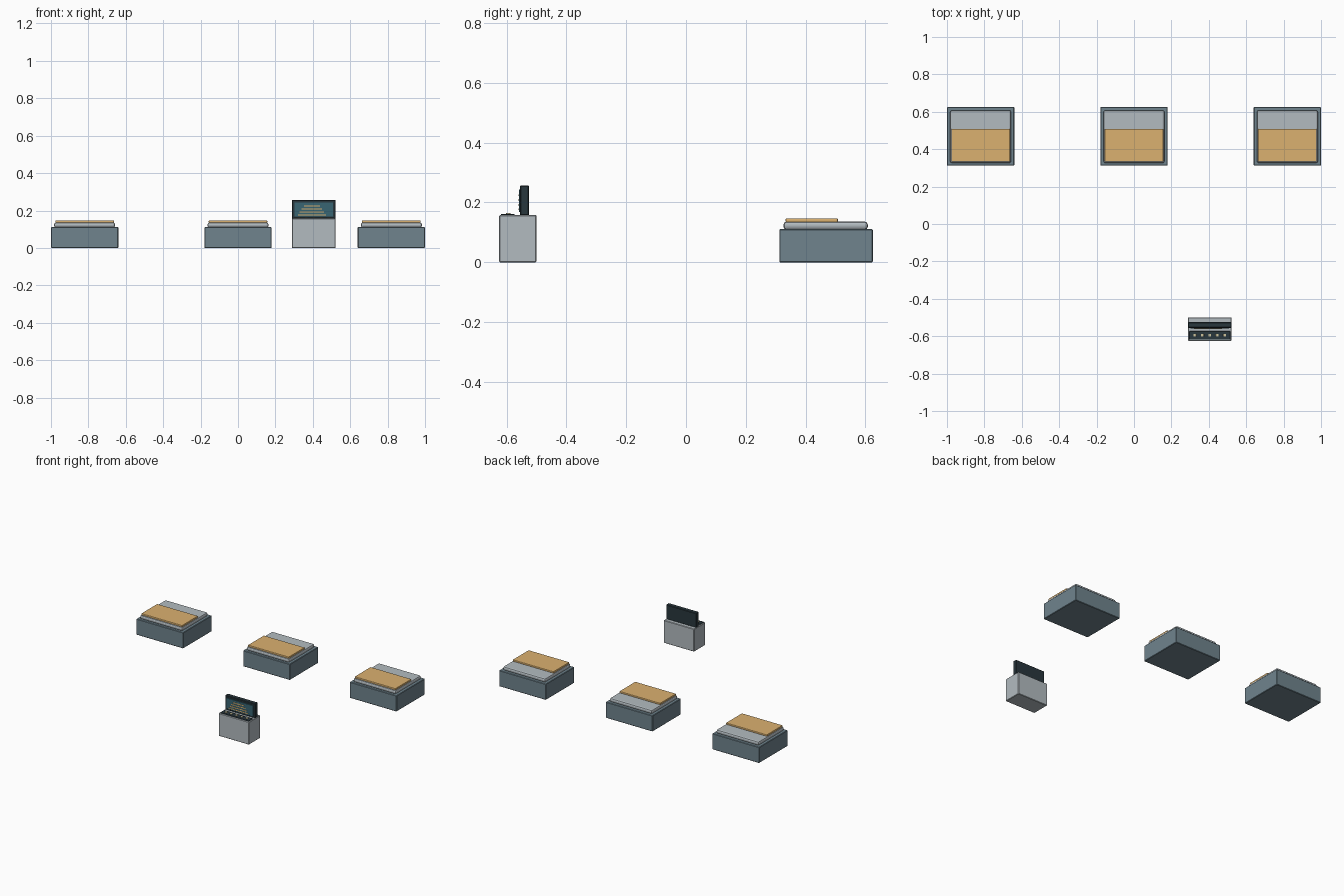
import bpy, bmesh

if "Cube" in bpy.data.objects:
    bpy.data.objects.remove(bpy.data.objects["Cube"])


def material(name, rgb):
    m = bpy.data.materials.new(name)
    m.diffuse_color = (*rgb, 1)
    m.use_nodes = True
    m.node_tree.nodes["Principled BSDF"].inputs["Base Color"].default_value = m.diffuse_color
    return m


slate = material("slate", (0.16, 0.23, 0.27))
pale = material("pale_grey", (0.45, 0.50, 0.53))
amber = material("amber", (0.71, 0.44, 0.16))
dark = material("dark", (0.022, 0.038, 0.047))
teal = material("teal", (0.04, 0.13, 0.17))
cream = material("cream", (0.62, 0.56, 0.34))


def box(name, x, y, z, mat, bevel=0.0, segments=1):
    """Bevelled box from (min, max) ranges on each axis."""
    bm = bmesh.new()
    bmesh.ops.create_cube(bm, size=1)
    for v in bm.verts:
        v.co = [(r[0] + r[1]) / 2 + c * (r[1] - r[0]) for r, c in zip((x, y, z), v.co)]
    if bevel:
        bmesh.ops.bevel(bm, geom=bm.edges[:], offset=bevel, segments=segments,
                        profile=0.5, affect='EDGES')
    me = bpy.data.meshes.new(name)
    bm.to_mesh(me)
    bm.free()
    me.materials.append(mat)
    ob = bpy.data.objects.new(name, me)
    bpy.context.collection.objects.link(ob)
    return ob


# Three beds: plinth, rounded mattress, folded blanket
for i, cx in enumerate((-0.82, 0.0, 0.82), 1):
    def span(half):
        return cx - half, cx + half
    box(f"bed_base_{i}", span(0.18), (0.312, 0.625), (0, 0.111), slate, 0.003)
    box(f"mattress_{i}", span(0.163), (0.326, 0.608), (0.109, 0.136), pale, 0.010, 2)
    box(f"blanket_{i}", span(0.157), (0.333, 0.508), (0.133, 0.147), amber, 0.004, 2)

# Console cabinet
CX = 0.405
box("console_cabinet", (CX - 0.117, CX + 0.117), (-0.625, -0.5), (0, 0.158), pale, 0.003)

# Upright monitor with inset-looking screen
box("monitor_housing", (CX - 0.116, CX + 0.116), (-0.555, -0.525), (0.156, 0.257), dark, 0.003)
box("monitor_screen", (CX - 0.104, CX + 0.104), (-0.559, -0.553), (0.168, 0.243), teal, 0.001)

# Readout bars, widening downwards
for i, (w, z) in enumerate(((0.085, 0.224), (0.11, 0.208), (0.13, 0.192), (0.15, 0.177)), 1):
    box(f"readout_bar_{i}", (CX - 0.01 - w / 2, CX - 0.01 + w / 2), (-0.5605, -0.558),
        (z - 0.003, z + 0.003), amber)

# Control panel with five buttons
box("control_panel", (CX - 0.11, CX + 0.11), (-0.618, -0.573), (0.156, 0.162), dark, 0.001)
for i in range(5):
    x = CX + (i - 2) * 0.04
    box(f"button_{i + 1}", (x - 0.008, x + 0.008), (-0.602, -0.587), (0.16, 0.165), cream, 0.001)
